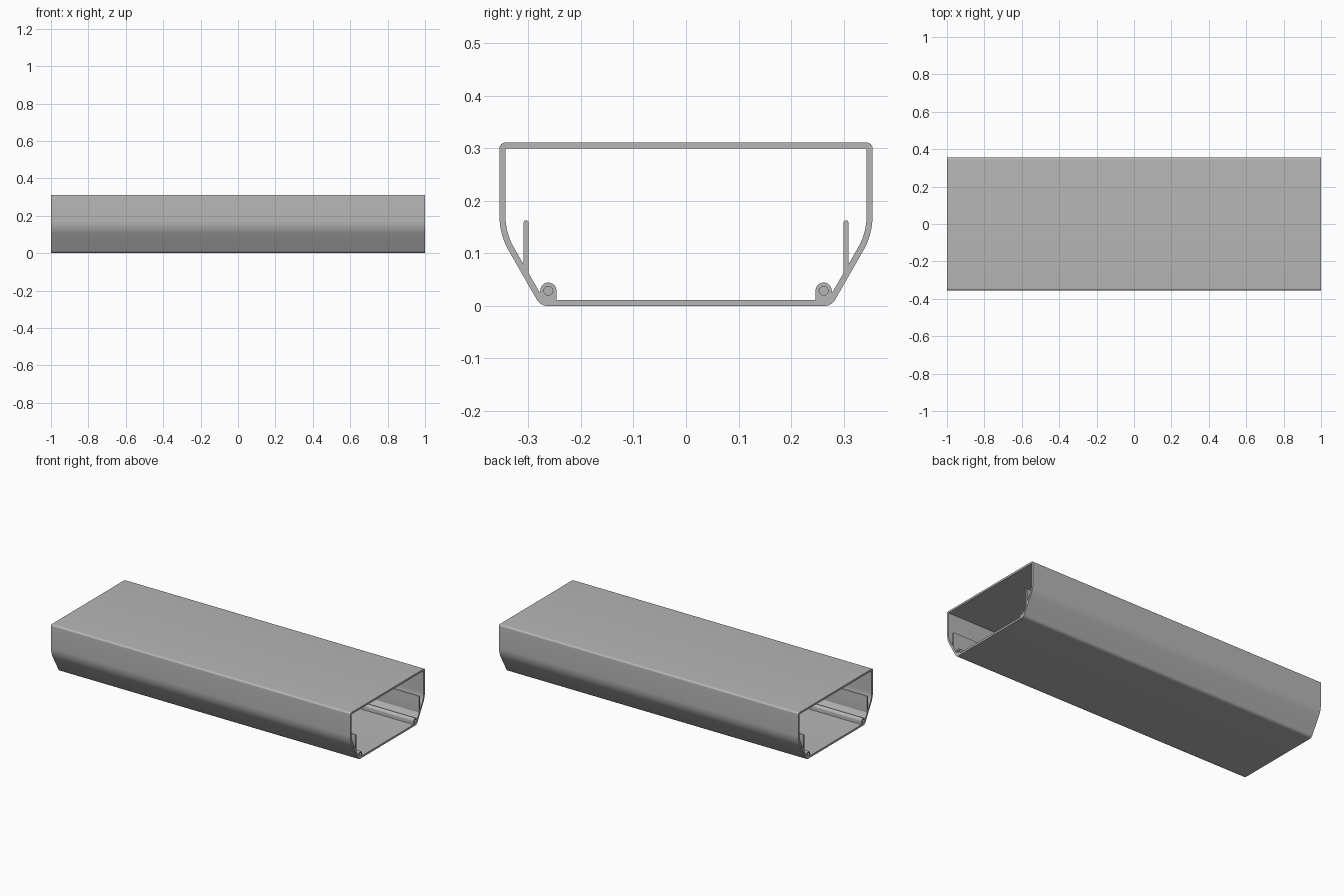
import bpy
import bmesh
from math import cos, sin, tan, pi, radians
from mathutils import Vector

default = bpy.data.objects.get("Cube")
if default:
    bpy.data.objects.remove(default, do_unlink=True)

HALF = 1.0            # half length of the extrusion
WALL = 0.0115         # wall thickness
SIDE, TOP, FOOT, KNEE = 0.355, 0.311, 0.277, 0.136

grey = bpy.data.materials.new("plain grey")
grey.use_nodes = True
colour = (0.47, 0.47, 0.47, 1)
grey.diffuse_color = colour
grey.node_tree.nodes["Principled BSDF"].inputs["Base Color"].default_value = colour


def rounded(corners, steps=10):
    """Replace each (y, z, radius) corner by an arc tangent to both sides."""
    out = []
    for i, (y, z, r) in enumerate(corners):
        p = Vector((y, z))
        if r == 0:
            out.append(p)
            continue
        a = (Vector(corners[i - 1][:2]) - p).normalized()
        b = (Vector(corners[(i + 1) % len(corners)][:2]) - p).normalized()
        half = a.angle(b) / 2
        centre = p + (a + b).normalized() * r / sin(half)
        start = p + a * r / tan(half) - centre
        end = p + b * r / tan(half) - centre
        sweep = pi - 2 * half
        for k in range(steps + 1):
            t = k / steps
            out.append(centre + (start * sin((1 - t) * sweep) + end * sin(t * sweep)) / sin(sweep))
    return out


def mirrored(half):
    """Complete a half outline by its mirror image across y = 0."""
    return half + [(-y, z, r) for y, z, r in reversed(half)]


def circle(y, z, r, n=24):
    return [Vector((y + r * cos(2 * pi * k / n), z + r * sin(2 * pi * k / n))) for k in range(n)]


def extrude(name, loops, reach=HALF):
    """Extrude an outline, with optional holes, along x."""
    bm = bmesh.new()
    caps = ([], [])
    for loop in loops:
        rings = [[bm.verts.new((x, p.x, p.y)) for p in loop] for x in (-reach, reach)]
        n = len(loop)
        for i in range(n):
            j = (i + 1) % n
            bm.faces.new((rings[0][i], rings[0][j], rings[1][j], rings[1][i]))
        for cap, ring in zip(caps, rings):
            cap.extend(bm.edges.get((ring[i], ring[(i + 1) % n])) for i in range(n))
    for cap in caps:
        bmesh.ops.triangle_fill(bm, use_beauty=True, use_dissolve=False, edges=cap)
    bmesh.ops.recalc_face_normals(bm, faces=bm.faces)
    mesh = bpy.data.meshes.new(name)
    bm.to_mesh(mesh)
    bm.free()
    mesh.materials.append(grey)
    obj = bpy.data.objects.new(name, mesh)
    bpy.context.collection.objects.link(obj)
    bpy.ops.object.select_all(action='DESELECT')
    obj.select_set(True)
    bpy.context.view_layer.objects.active = obj
    bpy.ops.object.shade_smooth_by_angle(angle=radians(30))


# Hollow housing with slanted lower walls
outer = [(SIDE, TOP, 0.011), (SIDE, KNEE, 0.13), (FOOT, 0, 0.024)]
inner = [(SIDE - WALL, TOP - WALL, 0),
         (SIDE - WALL, KNEE + WALL * tan(radians(15)), 0.13 - WALL),
         (FOOT - WALL * tan(radians(30)), WALL, 0.024 - WALL)]
extrude("housing", [rounded(mirrored(outer)), rounded(mirrored(inner))])

for side, s in (("front", -1), ("back", 1)):
    # Upright rib rising from the slanted wall
    rib = [(s * 0.300, 0.05, 0), (s * 0.300, 0.163, 0.004),
           (s * 0.309, 0.163, 0.004), (s * 0.309, 0.066, 0)]
    extrude(side + "_rib", [rounded(rib, 6)])

    # Screw channel on the floor, with a blind hole at each end
    y, z, r, bore = s * 0.262, 0.029, 0.0155, 0.0085
    boss = [Vector((y + r * cos(pi * k / 16), z + r * sin(pi * k / 16))) for k in range(17)]
    boss += [Vector((y - r, 0.008)), Vector((y + r, 0.008))]
    extrude(side + "_screw_channel", [boss, circle(y, z, bore)])
    extrude(side + "_channel_core", [circle(y, z, bore)], HALF - 0.08)
